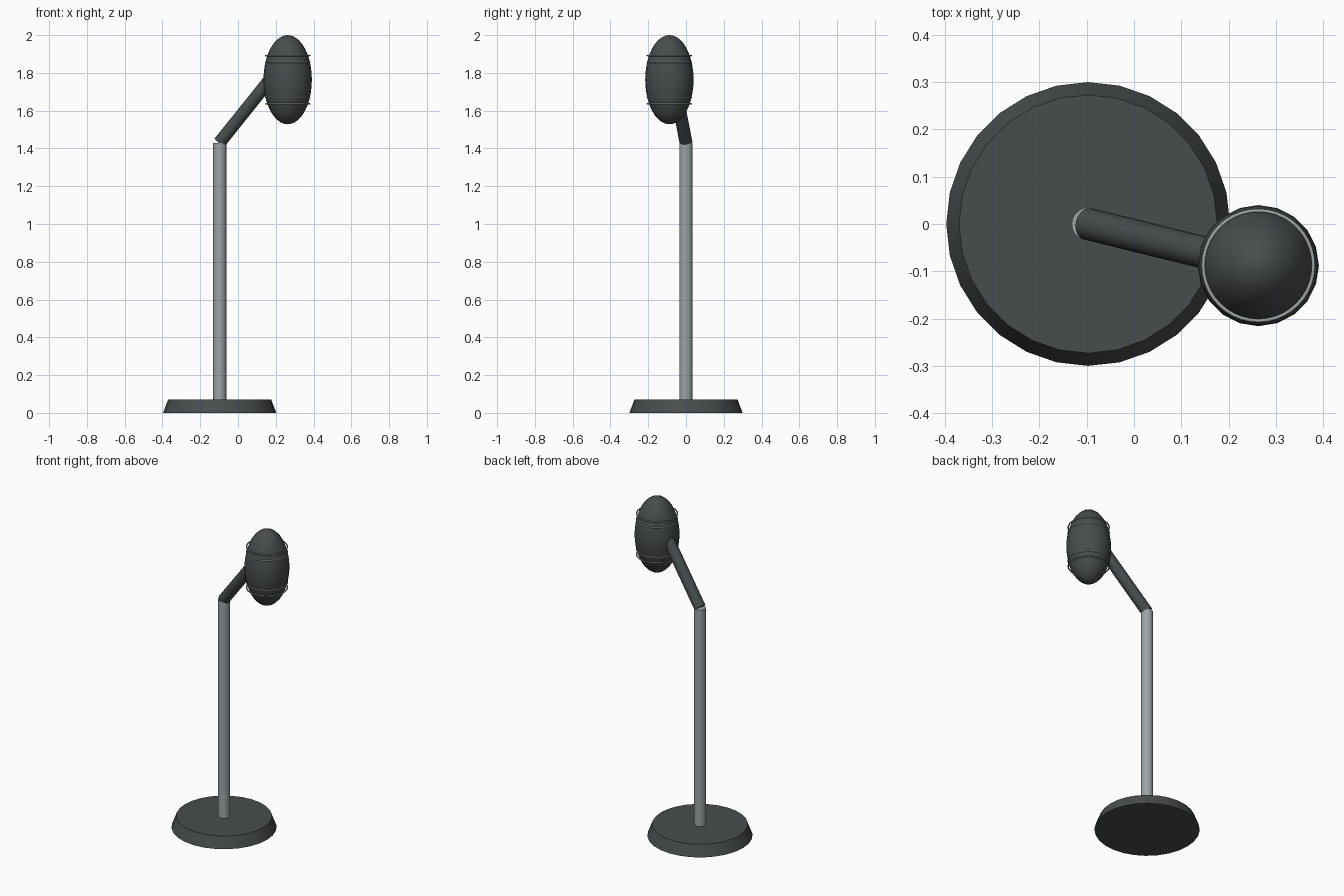
import bpy
import math
from mathutils import Vector

cube = bpy.data.objects.get("Cube")
if cube:
    bpy.data.objects.remove(cube, do_unlink=True)


def make_material(name, color):
    mat = bpy.data.materials.new(name)
    mat.use_nodes = True
    mat.diffuse_color = (*color, 1)
    mat.node_tree.nodes["Principled BSDF"].inputs["Base Color"].default_value = (*color, 1)
    return mat


dark = make_material("dark charcoal", (0.065, 0.073, 0.073))
steel = make_material("light steel", (0.34, 0.37, 0.38))


def finish(name, mat, angle=35):
    obj = bpy.context.object
    obj.name = name
    obj.data.materials.append(mat)
    bpy.ops.object.shade_smooth_by_angle(angle=math.radians(angle))
    return obj


def rod(name, start, end, radius, mat):
    start, end = Vector(start), Vector(end)
    axis = end - start
    bpy.ops.mesh.primitive_cylinder_add(
        vertices=20, radius=radius, depth=axis.length, location=(start + end) / 2,
        rotation=axis.to_track_quat("Z", "Y").to_euler())
    return finish(name, mat)


STAND_X = -0.097
HEAD = Vector((0.263, -0.088, 1.764))
HEAD_RADIUS, HEAD_HALF_HEIGHT = 0.128, 0.236

# Tapered round foot
bpy.ops.mesh.primitive_cone_add(vertices=28, radius1=0.3, radius2=0.273,
                                depth=0.07, location=(STAND_X, 0, 0.035))
finish("base", dark)

# Upright pole and slanted arm
rod("pole", (STAND_X, 0, 0.06), (STAND_X, 0, 1.43), 0.035, steel)
rod("arm", (STAND_X, 0, 1.432), (0.2, -0.073, 1.803), 0.034, dark)

# Elongated microphone head
bpy.ops.mesh.primitive_uv_sphere_add(segments=20, ring_count=20, radius=1, location=HEAD)
bpy.context.object.scale = (HEAD_RADIUS, HEAD_RADIUS, HEAD_HALF_HEIGHT)
bpy.ops.object.transform_apply(location=False, rotation=False, scale=True)
finish("microphone_head", dark, 60)

# Two thin trim rings near each end of the head
for side, label in ((1, "upper"), (-1, "lower")):
    for offset, place in ((0.128, "outer"), (0.093, "inner")):
        bpy.ops.mesh.primitive_torus_add(
            location=HEAD + Vector((0, 0, side * offset)), major_segments=40,
            minor_segments=8, major_radius=0.1165, minor_radius=0.004)
        finish(f"{label}_{place}_ring", steel, 60)
